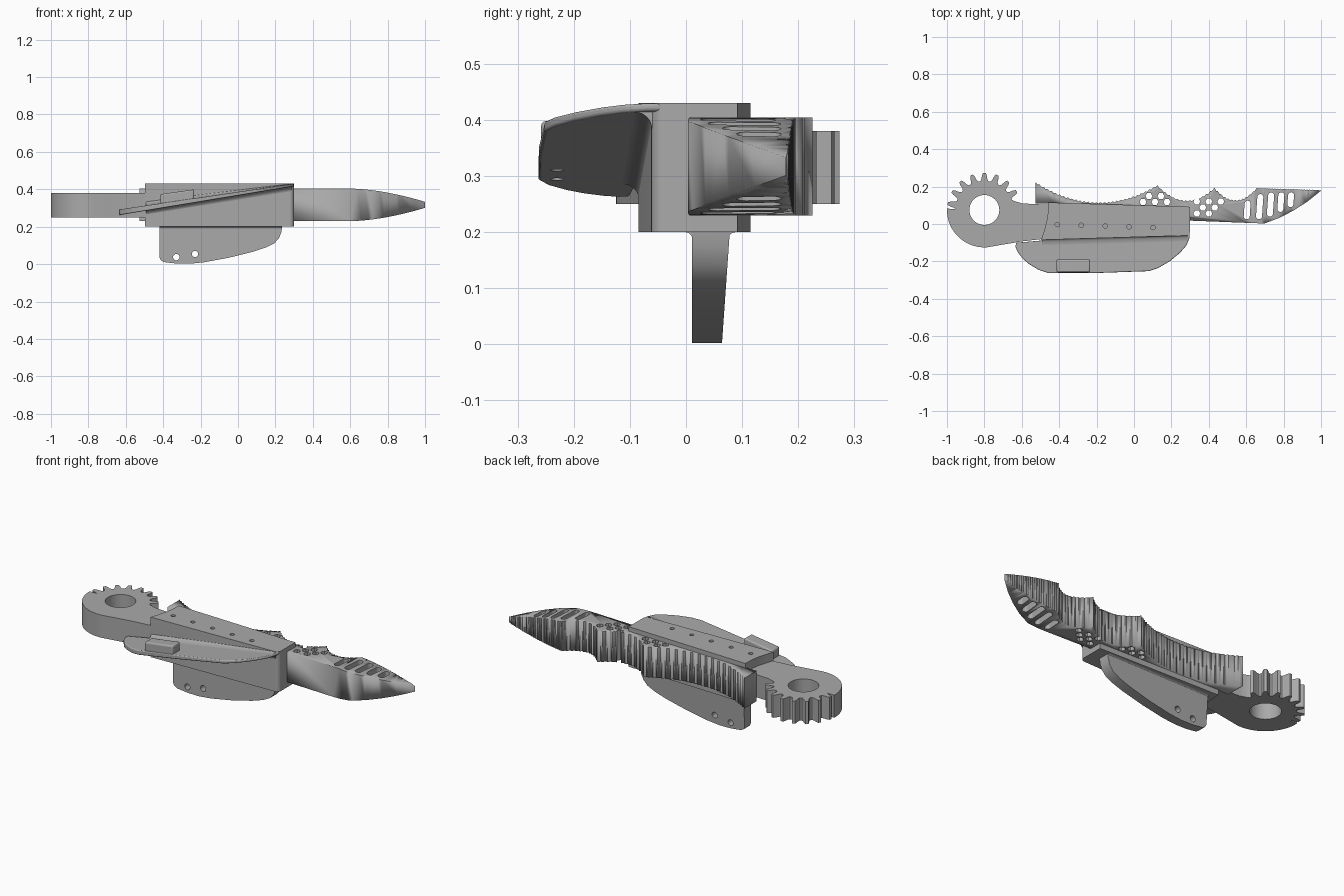
import bpy, bmesh, math
from mathutils import Vector

old = bpy.data.objects.get("Cube")
if old:
    bpy.data.objects.remove(old, do_unlink=True)

grey = bpy.data.materials.new("plain_grey")
grey.use_nodes = True
grey.diffuse_color = (0.4, 0.4, 0.4, 1)
grey.node_tree.nodes["Principled BSDF"].inputs["Base Color"].default_value = (0.4, 0.4, 0.4, 1)


def add_prism(bm, pts, lo, hi, axis="z"):
    """Extrude a closed outline along z (points x, y) or y (points x, z)."""
    def put(p, h):
        return (p[0], p[1], h) if axis == "z" else (p[0], h, p[1])
    a = [bm.verts.new(put(p, lo)) for p in pts]
    b = [bm.verts.new(put(p, hi)) for p in pts]
    bm.faces.new(a)
    bm.faces.new(b[::-1])
    for i in range(len(a)):
        j = (i + 1) % len(a)
        bm.faces.new((a[i], b[i], b[j], a[j]))


def finish(name, bm, smooth=True):
    bmesh.ops.recalc_face_normals(bm, faces=bm.faces)
    me = bpy.data.meshes.new(name)
    bm.to_mesh(me)
    bm.free()
    me.materials.append(grey)
    ob = bpy.data.objects.new(name, me)
    bpy.context.collection.objects.link(ob)
    bpy.ops.object.select_all(action="DESELECT")
    ob.select_set(True)
    bpy.context.view_layer.objects.active = ob
    if smooth:
        bpy.ops.object.shade_smooth_by_angle(angle=math.radians(30))
    return ob


def prism(name, pts, lo, hi, axis="z"):
    bm = bmesh.new()
    add_prism(bm, pts, lo, hi, axis)
    return finish(name, bm)


def apply_mod(ob, kind, **props):
    mod = ob.modifiers.new(kind.lower(), kind)
    for k, v in props.items():
        setattr(mod, k, v)
    bpy.context.view_layer.objects.active = ob
    bpy.ops.object.modifier_apply(modifier=mod.name)


def boolean(ob, cutter, op="DIFFERENCE"):
    apply_mod(ob, "BOOLEAN", object=cutter, operation=op, solver="EXACT")
    bpy.data.objects.remove(cutter, do_unlink=True)


def cut(ob, outlines, lo, hi, axis="z"):
    bm = bmesh.new()
    for pts in outlines:
        add_prism(bm, pts, lo, hi, axis)
    cutter = finish("cutter", bm, False)
    cutter.hide_render = True
    boolean(ob, cutter)


def arc(cx, cy, r, a0, a1, n):
    return [(cx + r * math.cos(math.radians(a0 + (a1 - a0) * i / n)),
             cy + r * math.sin(math.radians(a0 + (a1 - a0) * i / n))) for i in range(n + 1)]


def ring(cx, cy, r, n=20):
    return arc(cx, cy, r, 0, 360, n)[:-1]


def slot(cx, cy, length, w=0.016, tilt=4):
    pts = arc(0, length / 2 - w, w, 0, 180, 8) + arc(0, w - length / 2, w, 180, 360, 8)
    c, s = math.cos(math.radians(tilt)), math.sin(math.radians(tilt))
    return [(cx + c * x + s * y, cy - s * x + c * y) for x, y in pts]


def fillet(name, start, end, r, sy, sz, top=1.0):
    """Concave corner strip swept between two points."""
    bm = bmesh.new()
    loops = []
    for p in (Vector(start), Vector(end)):
        sec = [(-0.012, -0.012)] + [(r - x, r - z) for x, z in arc(0, 0, r, 0, 90, 8)]
        loops.append([bm.verts.new((p.x, p.y + sy * a, min(top, p.z + sz * b))) for a, b in sec])
    a, b = loops
    bm.faces.new(a)
    bm.faces.new(b[::-1])
    for i in range(len(a)):
        j = (i + 1) % len(a)
        bm.faces.new((a[i], b[i], b[j], a[j]))
    return finish(name, bm)


# Gear head with a short arm running into the housing
gx, gy = -0.8, 0.075
teeth = []
for k in range(8):
    mid = 30 + 20 * k
    for da, r in ((-8, 0.155), (-5.5, 0.165), (-4, 0.185), (-2.2, 0.199),
                  (2.2, 0.199), (4, 0.185), (5.5, 0.165), (8, 0.155)):
        teeth += arc(gx, gy, r, mid + da, mid + da, 1)[:1]
outline = [(-0.4, 0.1), (-0.6, 0.11), (-0.645, 0.125)] + teeth
outline += arc(gx, gy, 0.2, 178, 276, 28) + [(-0.7, -0.11), (-0.6, -0.093), (-0.4, -0.07)]
gear = prism("gear_arm", outline, 0.25, 0.38)
cut(gear, [ring(gx, gy, 0.08, 40)], 0.1, 0.5)

# Lever: scalloped, finely ridged back edge and a tapering tip
cusps = [(-0.527, 0.225, 0.1, 30), (0.125, 0.208, 0.075, 14),
         (0.43, 0.195, 0.065, 12), (0.655, 0.193, 0, 24), (0.995, 0.182, 0, 0)]
back = []
for (x0, y0, sag, n), (x1, y1, _, _) in zip(cusps, cusps[1:]):
    for i in range(2 * n):
        t = i / (2 * n)
        ridge = (i % 2) * (0.007 if sag else 0.003)
        back.append((x0 + (x1 - x0) * t,
                     y0 + (y1 - y0) * t - sag * (1 - (2 * t - 1) ** 2) - ridge))
belly = [(1, 0.178), (0.93, 0.122), (0.86, 0.076), (0.78, 0.034), (0.7, 0.004), (0.66, 0.004),
         (0.3, 0.018), (-0.4, 0.03), (-0.42, 0.11), (-0.527, 0.11)]
lever = prism("lever", back + belly, 0.2, 0.45)
tip = [(0.6 + 0.4 * i / 10, 0.087 - 0.071 * (i / 10) ** 1.7) for i in range(11)]
side = [(-0.6, 0.317 + 0.087)] + [(x, 0.317 + h) for x, h in tip]
side += [(x, 0.317 - h) for x, h in reversed(tip)] + [(-0.6, 0.317 - 0.087)]
boolean(lever, prism("tip_envelope", side, -0.2, 0.4, "y"), "INTERSECT")

# Honeycomb holes and slots through the lever
hexes = [(0.08, 0.149), (0.144, 0.149), (0.048, 0.118), (0.112, 0.118), (0.176, 0.118),
         (0.4, 0.12), (0.368, 0.088), (0.432, 0.088), (0.464, 0.12),
         (0.336, 0.056), (0.4, 0.056), (0.336, 0.12)]
slots = [(0.605, 0.075, 0.1), (0.672, 0.093, 0.135), (0.73, 0.104, 0.13),
         (0.785, 0.117, 0.105), (0.838, 0.13, 0.08)]
cut(lever, [ring(x, y, 0.019, 6) for x, y in hexes] + [slot(*s) for s in slots], 0.1, 0.5)

# Housing around the lever, with a curved left end and a row of rivet holes
left_end = [(-0.497, -0.085), (-0.482, -0.04), (-0.468, 0.01), (-0.46, 0.06), (-0.458, 0.115)]
right_end = [(0.3, 0.092)] + arc(0.275, -0.037, 0.025, 0, -90, 8)
housing = prism("housing", left_end + right_end, 0.2, 0.43)
cut(housing, [ring(-0.41 + 0.128 * i, -0.003 - 0.004 * i, 0.012) for i in range(5)], 0.4, 0.5)

# Sloping thumb shelf along the front of the housing
shelf_pts = [(-0.4, -0.05), (-0.49, -0.088), (-0.63, -0.1), (-0.634, -0.12), (-0.622, -0.15),
             (-0.595, -0.185), (-0.56, -0.215), (-0.51, -0.245), (-0.455, -0.263),
             (-0.2, -0.262), (0.08, -0.252), (0.13, -0.235), (0.19, -0.2), (0.245, -0.155),
             (0.28, -0.115), (0.298, -0.07), (0.298, -0.04)]


def shelf_low(x):
    return 0.262 + 0.165 * (x + 0.635)


def shelf_top(x):
    return shelf_low(x) + 0.03 - 0.017 * (x + 0.635)


shelf = prism("thumb_shelf", shelf_pts, 0, 1)
for v in shelf.data.vertices:
    v.co.z = shelf_top(v.co.x) if v.co.z > 0.5 else shelf_low(v.co.x)
apply_mod(shelf, "BEVEL", width=0.005, segments=3, limit_method="ANGLE", angle_limit=math.radians(50))
cut(shelf, [ring(x, -0.23, 0.012) for x in (-0.44, -0.34)], 0.2, 0.312)

# Raised tab on the shelf
tab = prism("shelf_tab", [(-0.415, -0.258), (-0.235, -0.258), (-0.235, -0.19), (-0.415, -0.19)], 0, 1)
for v in tab.data.vertices:
    v.co.z = 0.374 + 0.14 * (v.co.x + 0.415) if v.co.z > 0.5 else shelf_low(v.co.x) + 0.01
apply_mod(tab, "BEVEL", width=0.008, segments=3)

# Soft corners where the shelf meets the housing
xa, xb = -0.492, 0.285
fillet("shelf_upper_fillet", (xa, -0.083, shelf_top(xa)), (xb, -0.061, shelf_top(xb)), 0.03, -1, 1, 0.43)
fillet("shelf_lower_fillet", (xa, -0.083, shelf_low(xa)), (xb, -0.061, shelf_low(xb)), 0.03, -1, -1)

# Hanging fin with two holes, thinner toward the bottom
fin_pts = [(-0.42, 0.21), (-0.42, 0.035), (-0.412, 0.02), (-0.395, 0.011), (-0.33, 0.003),
           (-0.26, 0.002), (-0.18, 0.01), (-0.05, 0.034), (0.08, 0.066), (0.15, 0.089),
           (0.195, 0.112), (0.22, 0.14), (0.233, 0.175), (0.236, 0.21)]
fin = prism("hanging_fin", fin_pts, 0, 1, "y")
for v in fin.data.vertices:
    v.co.y = 0.064 + 0.07 * v.co.z if v.co.y > 0.5 else 0.011
cut(fin, [ring(-0.33, 0.037, 0.017), ring(-0.23, 0.054, 0.017)], -0.1, 0.2, "y")
fillet("fin_back_fillet", (-0.42, 0.075, 0.2), (0.234, 0.075, 0.2), 0.014, 1, -1)
fillet("fin_front_fillet", (-0.42, 0.012, 0.2), (0.234, 0.012, 0.2), 0.014, -1, -1)
